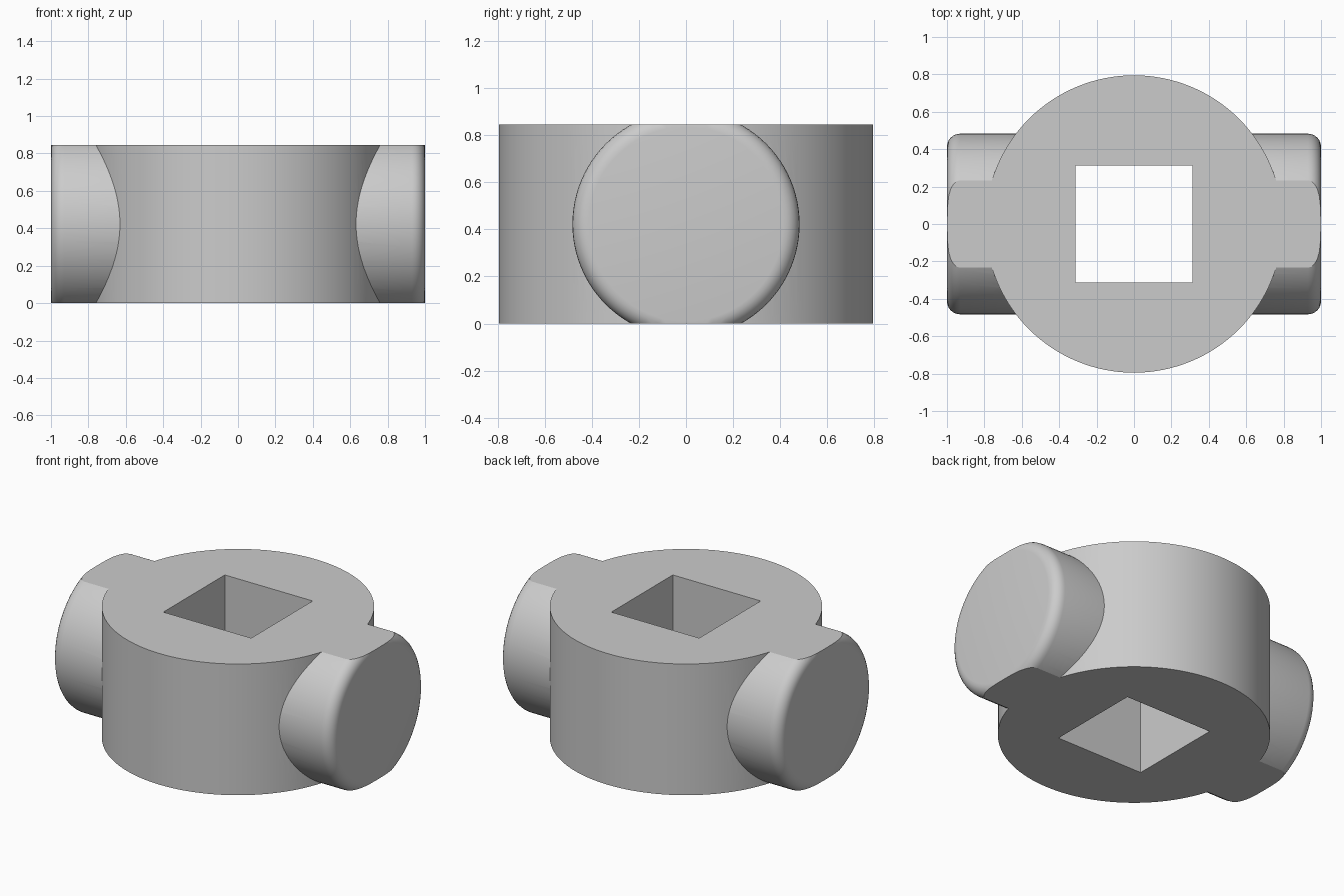
import bpy
from math import pi, radians

HEIGHT = 0.845
HUB_RADIUS = 0.795
PIN_RADIUS = 0.483
HOLE = 0.626

if "Cube" in bpy.data.objects:
    bpy.data.objects.remove(bpy.data.objects["Cube"], do_unlink=True)

grey = bpy.data.materials.new("plain grey")
grey.use_nodes = True
colour = (0.6, 0.6, 0.6, 1)
grey.diffuse_color = colour
grey.node_tree.nodes["Principled BSDF"].inputs["Base Color"].default_value = colour


def finish(name):
    obj = bpy.context.object
    obj.name = obj.data.name = name
    obj.data.materials.append(grey)
    return obj


def cylinder(name, radius, depth, sides, rotation=(0, 0, 0)):
    bpy.ops.mesh.primitive_cylinder_add(vertices=sides, radius=radius, depth=depth,
                                        location=(0, 0, HEIGHT / 2), rotation=rotation)
    bpy.ops.object.transform_apply(location=False, rotation=True, scale=True)
    return finish(name)


def block(name, size):
    bpy.ops.mesh.primitive_cube_add(size=1, location=(0, 0, HEIGHT / 2))
    obj = finish(name)
    obj.scale = size
    bpy.ops.object.transform_apply(location=False, rotation=False, scale=True)
    return obj


def apply(obj, mod):
    bpy.context.view_layer.objects.active = obj
    bpy.ops.object.modifier_apply(modifier=mod.name)


def combine(target, tool, operation):
    mod = target.modifiers.new(operation.lower(), 'BOOLEAN')
    mod.operation = operation
    mod.solver = 'EXACT'
    mod.object = tool
    apply(target, mod)
    bpy.data.objects.remove(tool, do_unlink=True)


# Round hub, left tall until it is trimmed
hub = cylinder("hub_with_side_pins", HUB_RADIUS, 1.4, 128)

# Cross pin with rounded end rims
pin = cylinder("cross_pin", PIN_RADIUS, 2, 96, (0, pi / 2, 0))
rim = pin.modifiers.new("rounded_rim", 'BEVEL')
rim.width = 0.07
rim.segments = 6
rim.limit_method = 'ANGLE'
rim.angle_limit = radians(40)
apply(pin, rim)

# Join, trim flat at top and bottom, cut the square bore
combine(hub, pin, 'UNION')
combine(hub, block("trim_slab", (3, 3, HEIGHT)), 'INTERSECT')
combine(hub, block("square_bore", (HOLE, HOLE, 2)), 'DIFFERENCE')

bpy.ops.object.select_all(action='DESELECT')
hub.select_set(True)
bpy.context.view_layer.objects.active = hub
bpy.ops.object.shade_smooth_by_angle(angle=radians(25))
